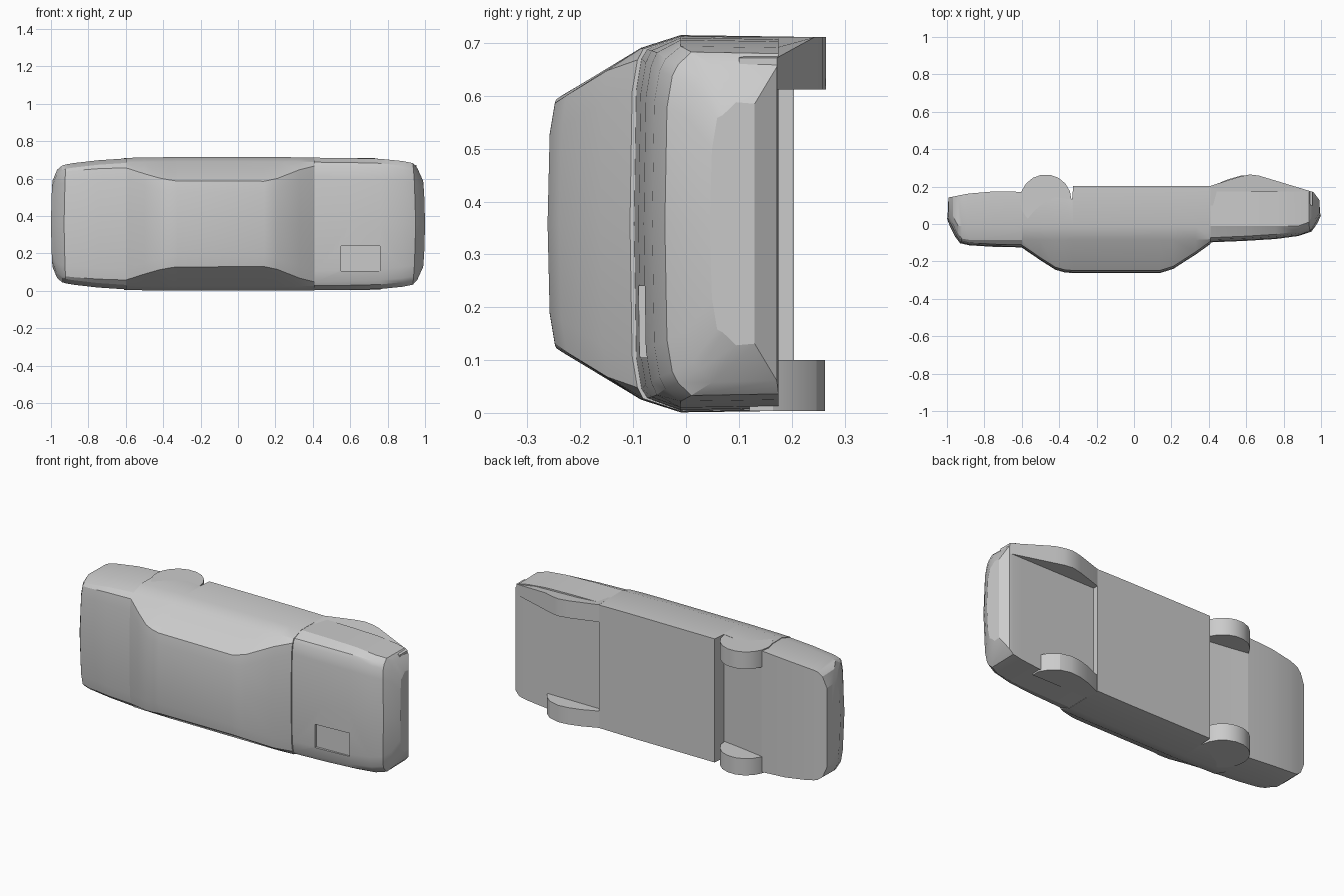
import bpy, bmesh, math

CZ = 0.358  # mid-plane of the car, which lies on its side (roof towards -y)


def finish(name, bm, smooth=True):
    bmesh.ops.recalc_face_normals(bm, faces=bm.faces[:])
    mesh = bpy.data.meshes.new(name)
    bm.to_mesh(mesh)
    bm.free()
    obj = bpy.data.objects.new(name, mesh)
    bpy.context.collection.objects.link(obj)
    if smooth:
        bpy.ops.object.select_all(action='DESELECT')
        obj.select_set(True)
        bpy.context.view_layer.objects.active = obj
        bpy.ops.object.shade_smooth_by_angle(angle=math.radians(22))
    return obj


def section(x, floor, top, half, top_half, bow=0.0):
    """Symmetric body cross-section as a closed ring."""
    side = [(floor, half - 0.003),
            (max(-0.01, top + 0.05), half),
            (max(-0.085, top + 0.025), half - 0.024),
            (top + 0.014, top_half),
            (top + 0.004, top_half - 0.06)]
    ring = side + [(top, 0.0)] + [(y, -z) for y, z in reversed(side)]
    return [(x + bow * (z / half) ** 2, y, CZ + z) for y, z in ring]


def loft(name, stations):
    bm = bmesh.new()
    rings = [[bm.verts.new(p) for p in section(*s)] for s in stations]
    for a, b in zip(rings, rings[1:]):
        n = len(a)
        for i in range(n):
            j = (i + 1) % n
            bm.faces.new((a[i], a[j], b[j], b[i]))
    bm.faces.new(rings[0])
    bm.faces.new(rings[-1])
    return finish(name, bm)


def prism(name, outline, z0, z1):
    bm = bmesh.new()
    face = bm.faces.new([bm.verts.new((x, y, z0)) for x, y in outline])
    ext = bmesh.ops.extrude_face_region(bm, geom=[face])
    for v in ext['geom']:
        if isinstance(v, bmesh.types.BMVert):
            v.co.z = z1
    return bm


# Body: (x, floor y, top y, half width, top half width, bow)
loft("front_body", [
    (-1.000, 0.142, 0.030, 0.23, 0.20, 0.008),
    (-0.985, 0.146, -0.010, 0.29, 0.26, 0.018),
    (-0.955, 0.152, -0.070, 0.312, 0.28, 0.015),
    (-0.930, 0.156, -0.103, 0.318, 0.28, 0.01),
    (-0.880, 0.163, -0.114, 0.325, 0.285),
    (-0.750, 0.174, -0.122, 0.340, 0.295),
    (-0.600, 0.172, -0.125, 0.350, 0.300)])
loft("cabin", [
    (-0.600, 0.172, -0.126, 0.353, 0.300),
    (-0.500, 0.155, -0.194, 0.355, 0.268),
    (-0.420, 0.143, -0.245, 0.356, 0.245),
    (-0.370, 0.136, -0.259, 0.357, 0.236),
    (-0.331, 0.130, -0.262, 0.357, 0.230),
    (-0.325, 0.204, -0.262, 0.357, 0.230),
    (0.140, 0.204, -0.262, 0.357, 0.228),
    (0.210, 0.204, -0.240, 0.357, 0.243),
    (0.330, 0.204, -0.163, 0.356, 0.290),
    (0.410, 0.204, -0.106, 0.355, 0.310)])
rear = loft("rear_body", [
    (0.410, 0.175, -0.098, 0.354, 0.312),
    (0.600, 0.175, -0.090, 0.352, 0.305),
    (0.760, 0.175, -0.080, 0.348, 0.300),
    (0.880, 0.175, -0.064, 0.336, 0.290),
    (0.950, 0.175, -0.040, 0.325, 0.280, -0.015),
    (0.978, 0.172, 0.000, 0.300, 0.260, -0.020),
    (1.000, 0.130, 0.045, 0.230, 0.200, -0.010)])

# Shallow recess in the rear deck
cutter = finish("deck_recess_cutter", prism(
    "c", [(0.55, -0.2), (0.76, -0.2), (0.76, -0.066), (0.55, -0.074)],
    0.105, 0.24), False)
cutter.hide_render = True
cutter.hide_viewport = True
cut = rear.modifiers.new("recess", 'BOOLEAN')
cut.operation = 'DIFFERENCE'
cut.object = cutter

# Front wheels
wheel = [(-0.472 + 0.138 * math.cos(2 * math.pi * i / 18),
          0.127 + 0.138 * math.sin(2 * math.pi * i / 18)) for i in range(18)]
for name, z0, z1 in (("front_wheel_lower", 0.004, 0.10),
                     ("front_wheel_upper", 0.613, 0.711)):
    finish(name, prism(name, wheel, z0, z1))

# Rear wheel blocks, the upper one faired into the tail
low = [(0.41, 0.12), (0.41, 0.20), (0.50, 0.238), (0.57, 0.258),
       (0.63, 0.263), (0.69, 0.247), (0.735, 0.21), (0.762, 0.165), (0.762, 0.12)]
finish("rear_wheel_lower", prism("l", low, 0.004, 0.10))
high = [(0.41, 0.10), (0.41, 0.204), (0.56, 0.252), (0.62, 0.265),
        (0.67, 0.258), (0.72, 0.243), (0.955, 0.172), (0.955, 0.10)]
bm = prism("h", high, 0.612, 0.711)
for v in bm.verts:
    if v.co.x > 0.9 and v.co.z > 0.65:
        v.co.z = 0.672
finish("rear_wheel_upper", bm)
